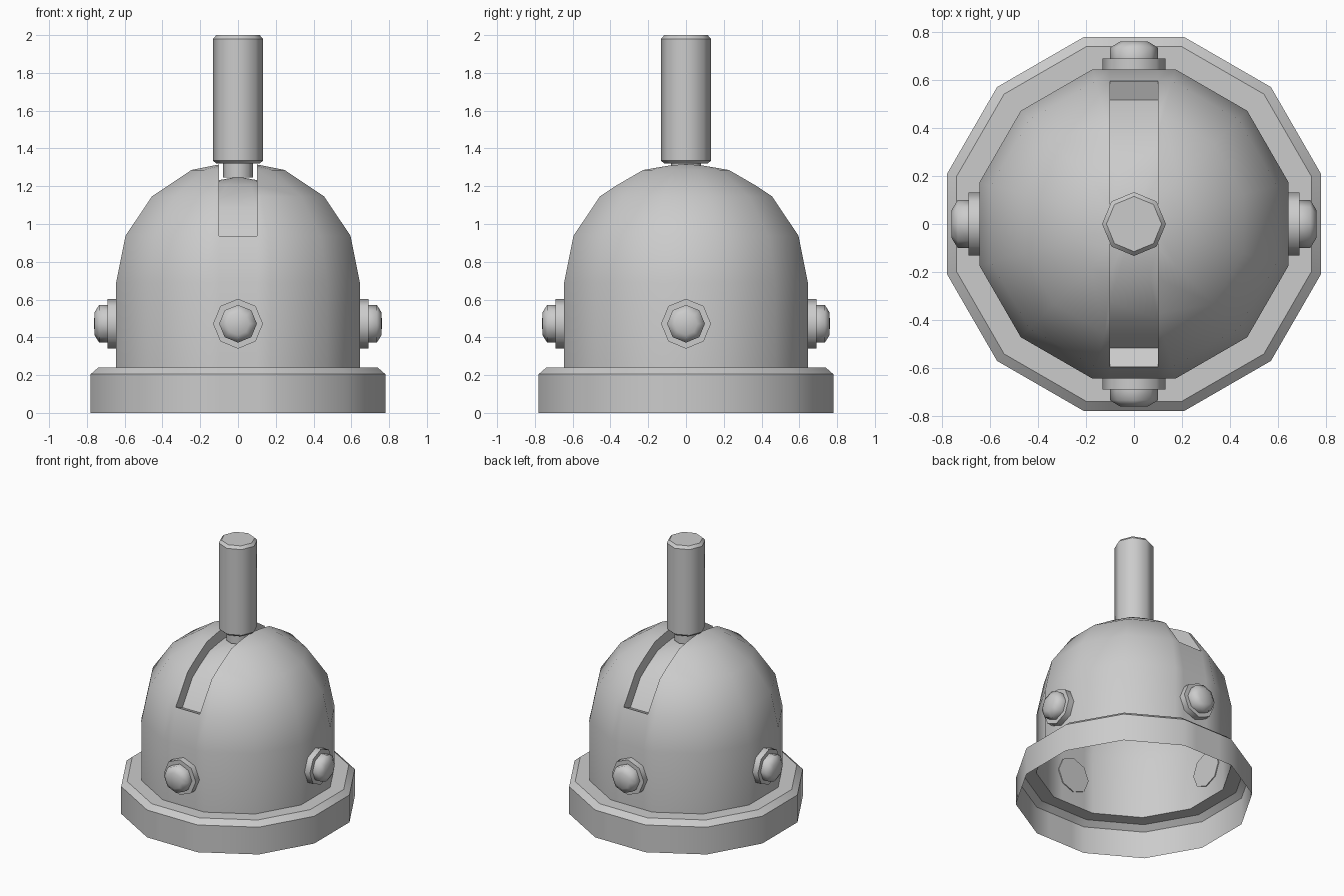
import bpy, bmesh
from math import cos, sin, pi, radians
from mathutils import Matrix

if "Cube" in bpy.data.objects:
    bpy.data.objects.remove(bpy.data.objects["Cube"])


def lathe(profile, sides, phase=0.0):
    """Revolve (radius, height) points around z; zero radii collapse to a point."""
    bm = bmesh.new()
    rings = [[bm.verts.new((r * cos(phase + 2 * pi * i / sides),
                            r * sin(phase + 2 * pi * i / sides), z))
              for i in range(sides)] for r, z in profile]
    for a, b in zip(rings, rings[1:]):
        for i in range(sides):
            j = (i + 1) % sides
            bm.faces.new((a[i], a[j], b[j], b[i]))
    bmesh.ops.remove_doubles(bm, verts=bm.verts, dist=1e-5)
    return bm


def finish(bm, name, limit, round_sides=False, matrix=None):
    """Smooth shade, keep edges over the limit sharp, and make the object."""
    bmesh.ops.recalc_face_normals(bm, faces=bm.faces)
    for f in bm.faces:
        f.smooth = True
    for e in bm.edges:
        lengthwise = abs(e.verts[0].co.z - e.verts[1].co.z) > 1e-4
        if e.calc_face_angle(0) > radians(limit) and not (round_sides and lengthwise):
            e.smooth = False
    mesh = bpy.data.meshes.new(name)
    bm.to_mesh(mesh)
    bm.free()
    ob = bpy.data.objects.new(name, mesh)
    bpy.context.collection.objects.link(ob)
    if matrix:
        ob.matrix_world = matrix
    return ob


# Domed body with stepped base rim, one open shell of 12 sides
R, CZ, SLOT, DEPTH = 0.645, 0.69, 0.1, 0.868
profile = [(0.78, 0), (0.78, 0.205), (0.74, 0.24), (R, 0.24)]
profile += [(R * cos(i * pi / 8), CZ + R * sin(i * pi / 8)) for i in range(4)]
profile.append((0, CZ + R))
flat = cos(pi / 12)
body = lathe([(r / flat, z) for r, z in profile], 12, pi / 12)

# Slot over the dome: cut a strip and push it in towards the dome centre
for x in (-SLOT, SLOT):
    bmesh.ops.bisect_plane(body, geom=body.verts[:] + body.edges[:] + body.faces[:],
                           dist=1e-5, plane_co=(x, 0, 0), plane_no=(1, 0, 0))
low = CZ + R * sin(pi / 8)
strip = [f for f in body.faces
         if abs(f.calc_center_median().x) < SLOT and f.calc_center_median().z > low + 0.001]
new = bmesh.ops.extrude_face_region(body, geom=strip)["geom"]
for v in (g for g in new if isinstance(g, bmesh.types.BMVert)):
    v.co.y *= DEPTH
    v.co.z = CZ + (v.co.z - CZ) * DEPTH
left = [f for f in strip if f.is_valid]
if left:
    bmesh.ops.delete(body, geom=left, context='FACES')
finish(body, "domed_body", 35)

# Stem in the slot and upright handle
finish(lathe([(0, 1.245), (0.08, 1.245), (0.08, 1.33), (0, 1.33)], 8),
       "handle_stem", 50, True)
finish(lathe([(0, 1.32), (0.115, 1.32), (0.133, 1.336), (0.133, 1.98),
              (0.115, 2.0), (0, 2.0)], 8), "handle", 30, True)

# Four rivets around the body
for n, side in enumerate(("right", "back", "left", "front")):
    rivet = lathe([(0, 0.638), (0.132, 0.638), (0.132, 0.69), (0.1, 0.69),
                   (0.1, 0.735), (0.06, 0.76), (0, 0.762)], 8)
    m = (Matrix.Translation((0, 0, 0.472)) @ Matrix.Rotation(n * pi / 2, 4, 'Z')
         @ Matrix.Rotation(pi / 2, 4, 'Y'))
    finish(rivet, "rivet_" + side, 65, True, m)
